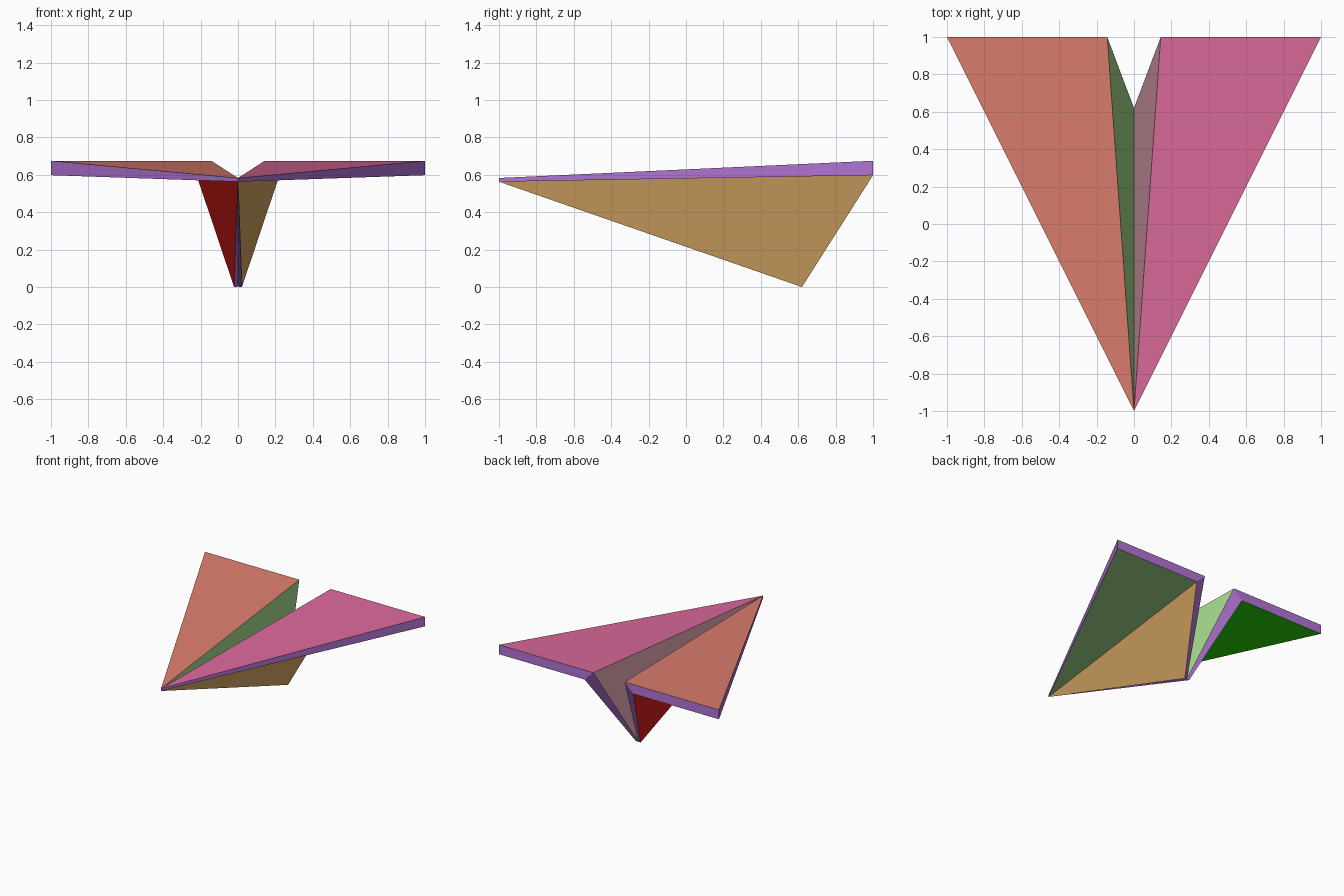
import bpy
import bmesh

if "Cube" in bpy.data.objects:
    bpy.data.objects.remove(bpy.data.objects["Cube"])


def material(name, rgb):
    # convert 0-255 display values to linear
    def lin(c):
        c /= 255
        return c / 12.92 if c <= 0.04045 else ((c + 0.055) / 1.055) ** 2.4
    m = bpy.data.materials.new(name)
    m.diffuse_color = (*[lin(c) for c in rgb], 1)
    m.use_nodes = True
    m.node_tree.nodes["Principled BSDF"].inputs["Base Color"].default_value = m.diffuse_color
    return m


edge = material("purple_edge", (179, 117, 213))
green = material("light_green", (168, 222, 142))
left_mats = [material("salmon", (222, 127, 110)), green,
             material("vivid_green", (38, 215, 6)), material("red", (216, 28, 27)), edge]
right_mats = [material("pink", (220, 106, 156)), material("mauve", (217, 157, 171)),
              green, material("tan", (215, 167, 100)), edge]

# outline of one folded half: nose, wing tip, fold at the tail, keel corner
UPPER = [(0, -1, 0.583), (1, 1, 0.675), (0.143, 1, 0.675), (0, 0.62, 0.002)]
LOWER = [(0, -1, 0.563), (1, 1, 0.598), (0.222, 1, 0.598), (0.021, 0.62, 0)]


def folded_half(name, side, mats):
    bm = bmesh.new()
    up, low = [[bm.verts.new((side * x, y, z)) for x, y, z in pts] for pts in (UPPER, LOWER)]

    def face(verts, slot):
        bm.faces.new(verts).material_index = slot

    # wing and keel panel, upper and lower sheets
    for base, ring in ((0, up), (2, low)):
        order = 1 if base == 0 else -1
        face([ring[0], ring[1], ring[2]][::order], base)
        face([ring[0], ring[2], ring[3]][::order], base + 1)
    # paper edge all round
    for i in range(4):
        j = (i + 1) % 4
        face([up[j], up[i], low[i], low[j]], 4)
    bmesh.ops.recalc_face_normals(bm, faces=bm.faces[:])
    mesh = bpy.data.meshes.new(name)
    bm.to_mesh(mesh)
    bm.free()
    for m in mats:
        mesh.materials.append(m)
    bpy.context.collection.objects.link(bpy.data.objects.new(name, mesh))


folded_half("left_wing_and_keel", -1, left_mats)
folded_half("right_wing_and_keel", 1, right_mats)
